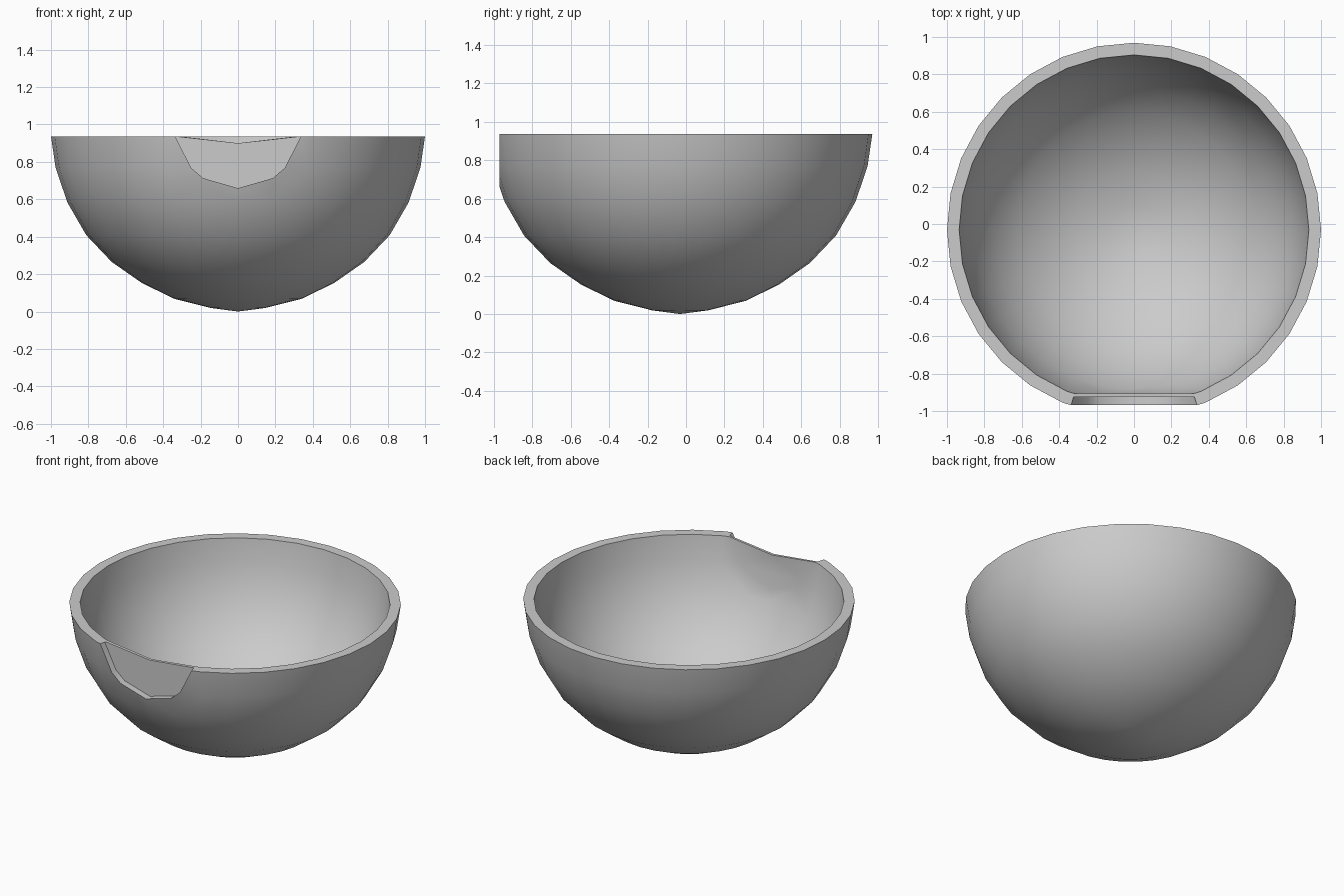
import bpy, bmesh
from math import sin, cos, atan2, tau

if "Cube" in bpy.data.objects:
    bpy.data.objects.remove(bpy.data.objects["Cube"])

SEG, CY, TOP = 32, -0.031, 0.937
PROFILE = [(0.145, 0.019), (0.34, 0.068), (0.513, 0.152), (0.675, 0.265),
           (0.811, 0.408), (0.912, 0.583), (0.975, 0.768), (1.0, TOP)]
bm = bmesh.new()


def cut_shell(profile, bottom, cut_y):
    """Lathe a half-dome, slice off its front cap; return rim verts and cut verts."""
    pole = bm.verts.new((0, CY, bottom))
    rings = [[bm.verts.new((r * sin(tau * i / SEG), CY + r * cos(tau * i / SEG), z))
              for i in range(SEG)] for r, z in profile]
    verts = [pole] + [v for ring in rings for v in ring]
    faces = []
    for i in range(SEG):
        j = (i + 1) % SEG
        faces.append(bm.faces.new((pole, rings[0][i], rings[0][j])))
        for a, b in zip(rings, rings[1:]):
            faces.append(bm.faces.new((a[i], b[i], b[j], a[j])))
    edges = list({e for f in faces for e in f.edges})
    cut = bmesh.ops.bisect_plane(bm, geom=verts + edges + faces, dist=1e-5,
                                 plane_co=(0, cut_y, 0), plane_no=(0, -1, 0),
                                 clear_outer=True)["geom_cut"]
    cut = sorted((g for g in cut if isinstance(g, bmesh.types.BMVert)),
                 key=lambda v: v.co.x)
    linked, stack = {cut[0]}, [cut[0]]
    while stack:
        for e in stack.pop().link_edges:
            for v in e.verts:
                if v not in linked:
                    linked.add(v)
                    stack.append(v)
    rim = sorted((v for v in linked if v.co.z > TOP - 1e-4),
                 key=lambda v: atan2(v.co.x, v.co.y - CY))
    return rim, cut


# Outer skin with its front cap removed
rim_out, cut_out = cut_shell(PROFILE, 0, CY - 0.938)

# Recess ledge and front face of the thin plate, with a dipped top edge
front = [bm.verts.new((v.co.x, -0.925, v.co.z)) for v in cut_out]
for i in range(len(front) - 1):
    bm.faces.new((cut_out[i], cut_out[i + 1], front[i + 1], front[i]))
dip_front = bm.verts.new((0, -0.925, 0.90))
bm.faces.new(front + [dip_front])

# Inner skin, flattened behind the plate
inner = [(r * 0.935, TOP - (TOP - z) * 0.932) for r, z in PROFILE]
rim_in, cut_in = cut_shell(inner, TOP * 0.068, -0.907)
dip_back = bm.verts.new((0, -0.907, 0.90))
bm.faces.new(cut_in + [dip_back])

# Rim ring and top of the plate (the rim runs from -x round the back to +x)
a = rim_out + [front[-1], dip_front, front[0]]
b = rim_in + [rim_in[-1], dip_back, rim_in[0]]
for i in range(len(a)):
    j = (i + 1) % len(a)
    bm.faces.new(list(dict.fromkeys((a[i], a[j], b[j], b[i]))))

bmesh.ops.recalc_face_normals(bm, faces=bm.faces)
mesh = bpy.data.meshes.new("bowl")
bm.to_mesh(mesh)
bm.free()
bowl = bpy.data.objects.new("bowl", mesh)
bpy.context.collection.objects.link(bowl)
bpy.context.view_layer.objects.active = bowl
bowl.select_set(True)
bpy.ops.object.shade_smooth_by_angle(angle=0.6)
